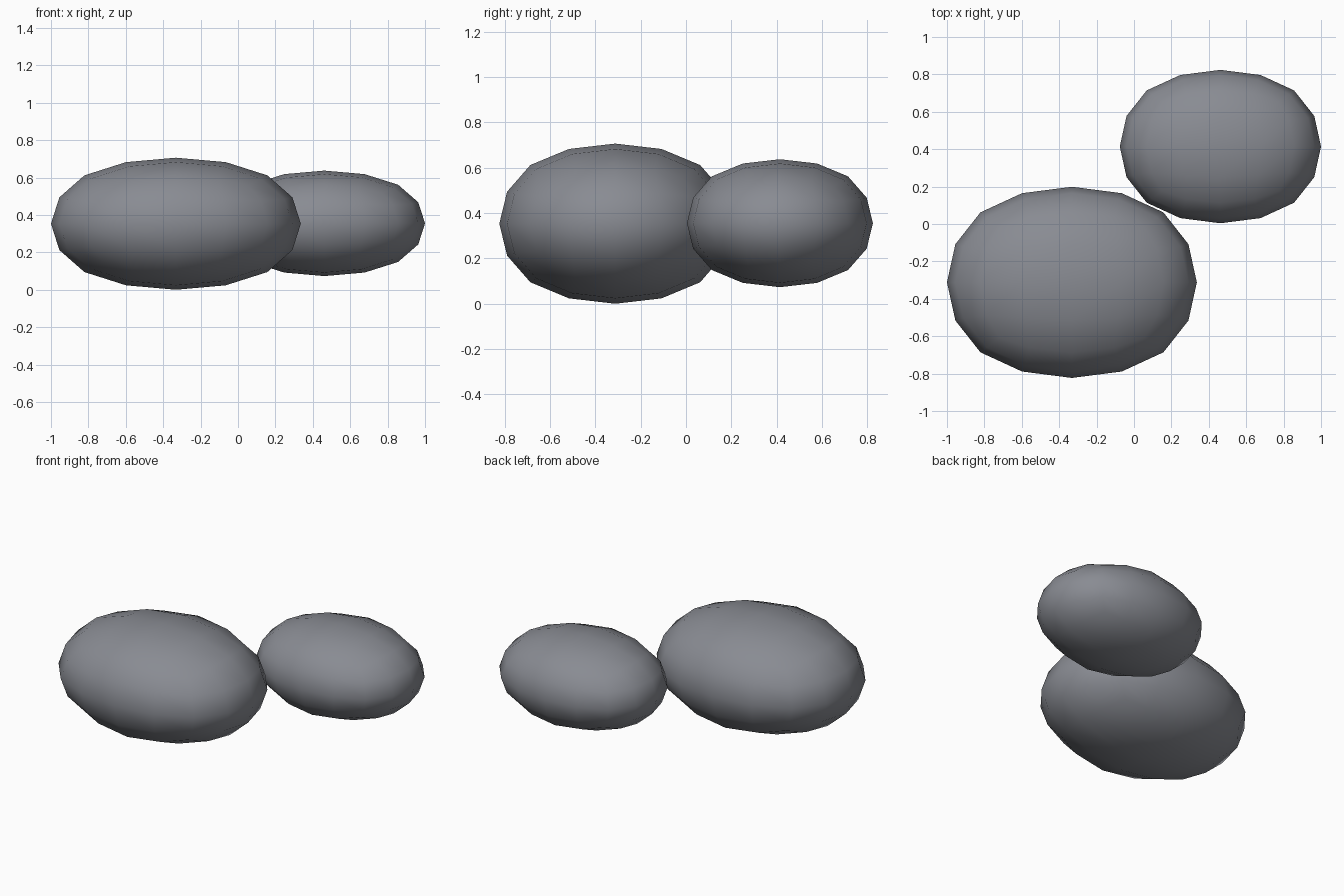
import bpy

if "Cube" in bpy.data.objects:
    bpy.data.objects.remove(bpy.data.objects["Cube"])

# One slate grey for both stones
grey = bpy.data.materials.new("slate grey")
grey.diffuse_color = (0.25, 0.26, 0.29, 1)
grey.use_nodes = True
grey.node_tree.nodes["Principled BSDF"].inputs["Base Color"].default_value = grey.diffuse_color

FACE = 0.8785  # reach of a unit cube's face centre after two subdivisions


def stone(name, centre, radii):
    """Cube rounded by two subdivisions, stretched to the given radii."""
    bpy.ops.mesh.primitive_cube_add(size=2, location=centre)
    ob = bpy.context.object
    ob.name = name
    ob.scale = [r / FACE for r in radii]
    mod = ob.modifiers.new("rounding", "SUBSURF")
    mod.levels = mod.render_levels = 2
    mod.use_limit_surface = False
    bpy.ops.object.transform_apply(location=False, rotation=False, scale=True)
    bpy.ops.object.modifier_apply(modifier=mod.name)
    bpy.ops.object.shade_smooth()
    ob.data.materials.append(grey)


# Large stone at front left, smaller one at back right
stone("large_stone", (-0.332, -0.312, 0.353), (0.668, 0.511, 0.353))
stone("small_stone", (0.462, 0.414, 0.355), (0.538, 0.41, 0.282))
